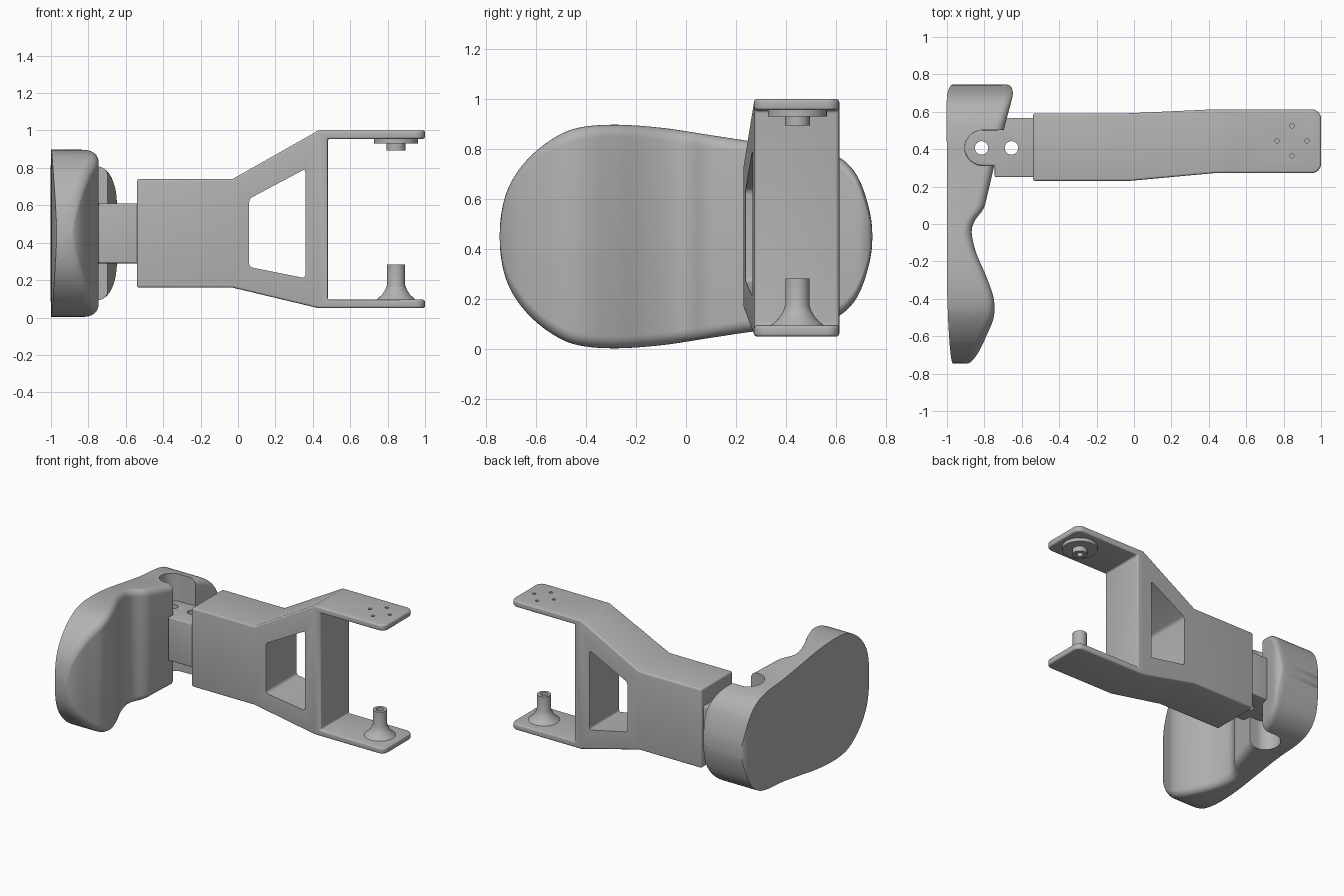
import bpy, bmesh, math

if "Cube" in bpy.data.objects:
    bpy.data.objects.remove(bpy.data.objects["Cube"])

grey = bpy.data.materials.new("plain grey")
grey.diffuse_color = (0.45, 0.45, 0.45, 1)
grey.use_nodes = True
grey.node_tree.nodes["Principled BSDF"].inputs["Base Color"].default_value = grey.diffuse_color


def make(name, bm):
    bmesh.ops.recalc_face_normals(bm, faces=bm.faces)
    me = bpy.data.meshes.new(name)
    bm.to_mesh(me)
    bm.free()
    ob = bpy.data.objects.new(name, me)
    bpy.context.collection.objects.link(ob)
    me.materials.append(grey)
    return ob


def prism(name, pts, axis, a, b, bevel=0.0):
    """Extrude a 2D outline along y (points are x,z) or z (points are x,y)."""
    bm = bmesh.new()
    put = (lambda p, d: (p[0], d, p[1])) if axis == 'y' else (lambda p, d: (p[0], p[1], d))
    lo = [bm.verts.new(put(p, a)) for p in pts]
    hi = [bm.verts.new(put(p, b)) for p in pts]
    bm.faces.new(lo)
    bm.faces.new(hi)
    n = len(pts)
    sides = [bm.faces.new((lo[i], lo[(i + 1) % n], hi[(i + 1) % n], hi[i])) for i in range(n)]
    if bevel:
        edges = [bm.edges.get((lo[i], hi[i])) for i in range(n)]
        bmesh.ops.bevel(bm, geom=edges, offset=bevel, segments=4, profile=0.5, affect='EDGES')
    return make(name, bm)


def arc(cx, cy, r, a0, a1, n=24):
    return [(cx + r * math.cos(math.radians(a0 + (a1 - a0) * i / n)),
             cy + r * math.sin(math.radians(a0 + (a1 - a0) * i / n))) for i in range(n + 1)]


def cut(ob, cutter):
    m = ob.modifiers.new("cut", 'BOOLEAN')
    m.operation, m.solver, m.object = 'DIFFERENCE', 'EXACT', cutter
    cutter.hide_render = True
    cutter.hide_set(True)


def bevel(ob, width):
    m = ob.modifiers.new("bevel", 'BEVEL')
    m.width, m.segments, m.limit_method, m.angle_limit = width, 4, 'ANGLE', math.radians(35)


def lathe(name, profile, x, y, n=40):
    bm = bmesh.new()
    rings = [[bm.verts.new((x + r * math.cos(2 * math.pi * i / n), y + r * math.sin(2 * math.pi * i / n), z))
              for i in range(n)] for r, z in profile]
    for a, b in zip(rings, rings[1:]):
        for i in range(n):
            bm.faces.new((a[i], a[(i + 1) % n], b[(i + 1) % n], b[i]))
    bm.faces.new(rings[0])
    bm.faces.new(rings[-1])
    return make(name, bm)


# Grip pad: lofted along y from width, front and back curves
END = 0.745


def angle(y):
    return math.acos(max(-1, min(1, -y / END)))


def curve(table):
    k = [(angle(y), v) for y, v in table]

    def slope(i):
        a, b = k[max(i - 1, 0)], k[min(i + 1, len(k) - 1)]
        return (b[1] - a[1]) / (b[0] - a[0])

    def f(t):
        i = max(j for j in range(len(k) - 1) if k[j][0] <= t + 1e-9)
        d = k[i + 1][0] - k[i][0]
        u = (t - k[i][0]) / d
        return ((2*u**3 - 3*u*u + 1) * k[i][1] + (u**3 - 2*u*u + u) * d * slope(i)
                + (3*u*u - 2*u**3) * k[i + 1][1] + (u**3 - u*u) * d * slope(i + 1))
    return f


height = curve([(-END, 0.008), (-0.72, 0.17), (-0.65, 0.29), (-0.55, 0.38), (-0.45, 0.43), (-0.3, 0.447),
                (-0.1, 0.435), (0.1, 0.405), (0.3, 0.376), (0.5, 0.357), (0.6, 0.325), (0.68, 0.25),
                (0.73, 0.12), (END, 0.008)])
front = curve([(-END, -0.89), (-0.73, -0.865), (-0.6, -0.79), (-0.5, -0.75), (-0.4, -0.75), (-0.28, -0.79),
               (-0.15, -0.845), (-0.04, -0.868), (0.02, -0.85), (0.08, -0.805), (0.15, -0.785),
               (0.32, -0.745), (0.5, -0.697), (0.68, -0.65), (0.73, -0.655), (END, -0.68)])
back = curve([(-END, -0.968), (-0.65, -0.985), (-0.5, -0.994), (-0.3, -1.0), (0.3, -1.0),
              (0.68, -1.0), (END, -0.97)])

bm = bmesh.new()
rings = []
STEPS = 110
for s in range(STEPS + 1):
    t = math.pi * s / STEPS
    y, h, xf, xb = -END * math.cos(t), height(t), front(t), back(t)
    r = min(0.05, h * 0.95)
    sec = [(xb, 0.45 - h)] + arc(xf - r, 0.45 - h + r, r, -90, 0, 7)
    sec += arc(xf - r, 0.45 + h - r, r, 0, 90, 7) + [(xb, 0.45 + h)]
    rings.append([bm.verts.new((x, y, z)) for x, z in sec])
for a, b in zip(rings, rings[1:]):
    for i in range(len(a)):
        j = (i + 1) % len(a)
        bm.faces.new((a[i], a[j], b[j], b[i]))
bm.faces.new(rings[0])
bm.faces.new(rings[-1])
pad = make("grip_pad", bm)

# Rounded slot through the pad
slot = arc(-0.81, 0.407, 0.095, 90, 270) + [(-0.5, 0.312), (-0.5, 0.502)]
cut(pad, prism("slot_cutter", slot, 'z', -0.2, 1.2))

# Tongue joining pad and arm, with two pin holes
tongue = prism("tongue", arc(-0.81, 0.407, 0.0945, 90, 270)
               + [(-0.745, 0.3125), (-0.745, 0.25), (-0.5, 0.25), (-0.5, 0.568), (-0.72, 0.568), (-0.72, 0.5015)],
               'z', 0.29, 0.61)
bevel(tongue, 0.008)
for x in (-0.815, -0.655):
    cut(tongue, prism("pin_hole_cutter", arc(x, 0.407, 0.036, 0, 345, 23), 'z', 0.1, 0.8))

# Forked arm: columns of (x, z) outline, swept in y with a slight sideways step
faces2d = [[(-0.54, 0.16), (-0.03, 0.16), (-0.03, 0.74), (-0.54, 0.74)],
           [(-0.03, 0.16), (0.43, 0.05), (0.43, 1), (-0.03, 0.74)],
           [(0.43, 0.05), (0.48, 0.05), (0.48, 0.095), (0.48, 0.955), (0.48, 1), (0.43, 1)],
           [(0.48, 0.05), (1, 0.05), (1, 0.095), (0.48, 0.095)],
           [(0.48, 0.955), (1, 0.955), (1, 1), (0.48, 1)]]
bm = bmesh.new()
sides = []
for lo_y, hi_y in ((0.23, 0.272), (0.592, 0.613)):
    verts = {}
    for f in faces2d:
        for x, z in f:
            if (x, z) not in verts:
                k = max(0, min(1, (x + 0.03) / 0.46))
                verts[x, z] = bm.verts.new((x, lo_y + (hi_y - lo_y) * k, z))
        bm.faces.new([verts[p] for p in f])
    sides.append(verts)
used = [(f[i], f[(i + 1) % len(f)]) for f in faces2d for i in range(len(f))]
for a, b in used:
    if (b, a) not in used:
        bm.faces.new((sides[0][a], sides[0][b], sides[1][b], sides[1][a]))
tips = [e for e in bm.edges if all(v.co.x > 0.99 for v in e.verts)
        and abs(e.verts[0].co.y - e.verts[1].co.y) < 0.01]
bmesh.ops.bevel(bm, geom=tips, offset=0.05, segments=6, profile=0.5, affect='EDGES')
arm = make("forked_arm", bm)
bevel(arm, 0.012)
window = [(0.06, 0.27), (0.36, 0.21), (0.36, 0.795), (0.06, 0.635)]
cut(arm, prism("window_cutter", window, 'y', 0, 0.9, 0.018))

# Screw holes in the upper fork plate
PX, PY = 0.845, 0.445
for i in range(4):
    a = math.pi / 2 * i
    x, y = PX + 0.08 * math.cos(a), PY + 0.08 * math.sin(a)
    cut(arm, prism("screw_hole_cutter", arc(x, y, 0.012, 0, 337.5, 15), 'z', 0.94, 1.1))

# Pivot post and upper bearing, both bored
post = lathe("pivot_post", [(0.026, 0.15), (0.026, 0.283), (0.048, 0.283), (0.048, 0.175), (0.058, 0.148),
                            (0.075, 0.122), (0.105, 0.095), (0.105, 0.085)], PX, PY)
bearing = lathe("upper_bearing", [(0.022, 0.94), (0.022, 0.893), (0.05, 0.893), (0.05, 0.93), (0.118, 0.93),
                                  (0.118, 0.96)], PX, PY)

# Smooth shading with crisp edges
for ob in (pad, tongue, arm, post, bearing):
    bpy.ops.object.select_all(action='DESELECT')
    ob.select_set(True)
    bpy.context.view_layer.objects.active = ob
    for m in list(ob.modifiers):
        bpy.ops.object.modifier_apply(modifier=m.name)
    bpy.ops.object.shade_smooth_by_angle(angle=math.radians(30))
for ob in [o for o in bpy.data.objects if o.name.split('.')[0].endswith("_cutter")]:
    bpy.data.objects.remove(ob)
